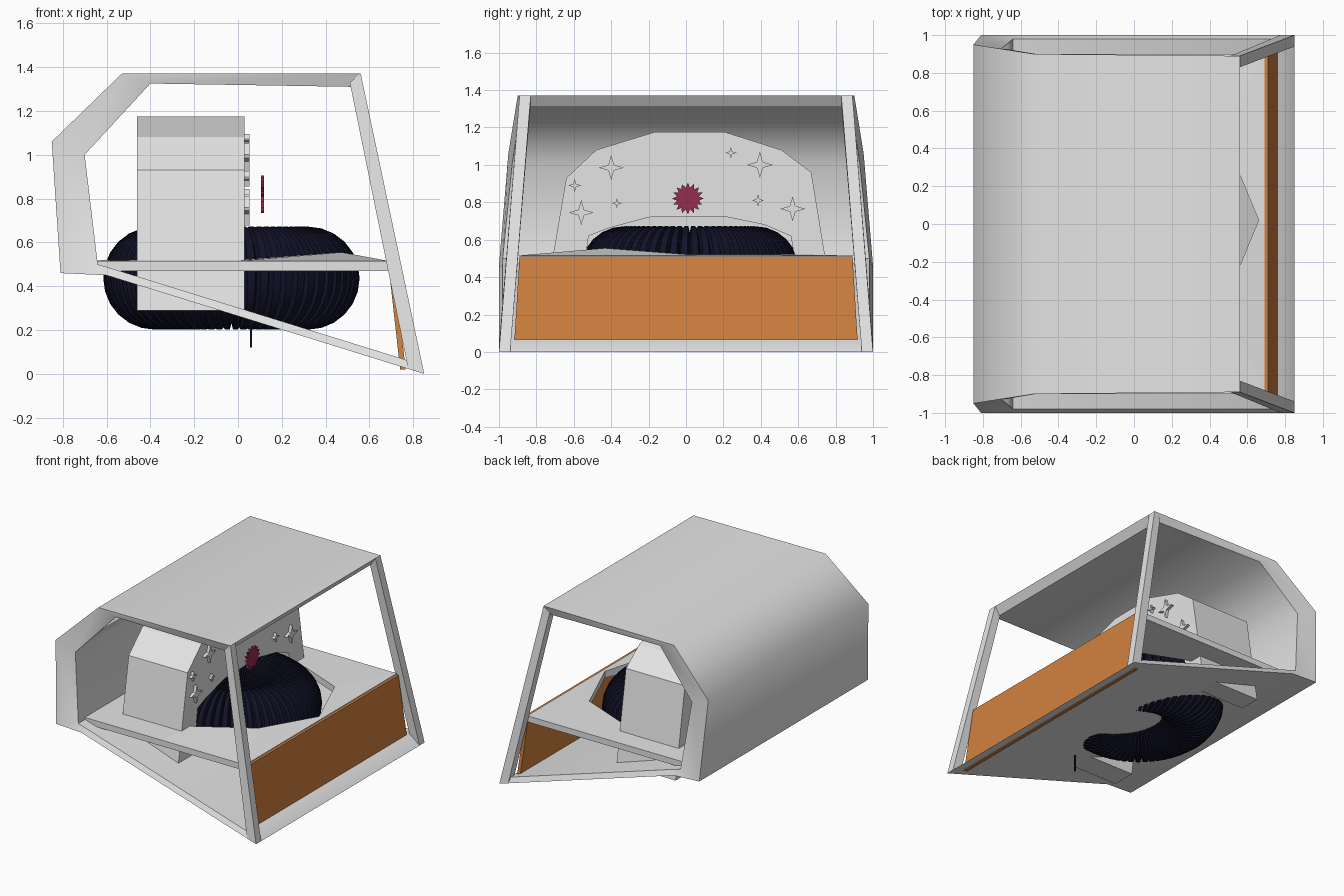
import bpy, bmesh, math
from math import sin, cos, pi

cube = bpy.data.objects.get("Cube")
if cube:
    bpy.data.objects.remove(cube, do_unlink=True)


def material(name, red, green, blue):
    mat = bpy.data.materials.new(name)
    mat.use_nodes = True
    colour = (red, green, blue, 1)
    mat.diffuse_color = colour
    mat.node_tree.nodes["Principled BSDF"].inputs["Base Color"].default_value = colour
    return mat


white = material("off white", .78, .78, .78)
orange = material("orange", .64, .22, .05)
navy = material("navy", .006, .006, .022)
crimson = material("crimson", .3, .025, .08)


def loft(name, sections, mat, ring=False, smooth=None):
    """Join equal cross-sections into a solid; ring closes it on itself."""
    bm = bmesh.new()
    loops = [[bm.verts.new(point) for point in section] for section in sections]
    count = len(loops)
    for i in range(count if ring else count - 1):
        here, there = loops[i], loops[(i + 1) % count]
        for j in range(len(here)):
            k = (j + 1) % len(here)
            bm.faces.new((here[j], here[k], there[k], there[j]))
    if not ring:
        bm.faces.new(loops[0])
        bm.faces.new(loops[-1])
    bmesh.ops.recalc_face_normals(bm, faces=bm.faces)
    mesh = bpy.data.meshes.new(name)
    bm.to_mesh(mesh)
    bm.free()
    mesh.materials.append(mat)
    obj = bpy.data.objects.new(name, mesh)
    bpy.context.collection.objects.link(obj)
    if smooth:
        bpy.ops.object.select_all(action='DESELECT')
        obj.select_set(True)
        bpy.context.view_layer.objects.active = obj
        bpy.ops.object.shade_smooth_by_angle(angle=math.radians(smooth))
    return obj


def star(name, y, z, size, inner, points, x_back, x_front, mat):
    """Thin upright star plate facing +x."""
    def outline(x):
        result = []
        for i in range(points * 2):
            r = size * (inner if i % 2 else 1)
            a = pi * i / points
            result.append((x, y + r * sin(a), z + r * cos(a)))
        return result
    return loft(name, [outline(x_back), outline(x_front)], mat)


# Shell: sloped floor, back wall and roof (outer x, z, half width, inner x, z)
shell_profile = [
    (.85, 0, 1, .78, .06),
    (-.60, .45, 1, -.54, .47),
    (-.81, .46, 1, -.64, .5),
    (-.85, 1.06, .95, -.70, 1.0),
    (-.53, 1.37, .9, -.40, 1.325),
    (.56, 1.37, .89, .52, 1.31),
]
shell = []
for x, z, half, inner_x, inner_z in shell_profile:
    inset = half - .02
    shell.append([(x, -half, z), (x, half, z),
                  (inner_x, inset, inner_z), (inner_x, -inset, inner_z)])
loft("shell", shell, white, smooth=50)

# Pillars on the open side
for side, label in ((-1, "front"), (1, "back")):
    def pillar_section(x, inner_x, z, inner_z, half):
        outside, inside = side * half, side * (half - .06)
        return [(x, outside, z), (x, inside, z),
                (inner_x, inside, inner_z), (inner_x, outside, inner_z)]
    loft(label + "_pillar", [pillar_section(.85, .775, 0, .03, 1),
                             pillar_section(.56, .51, 1.37, 1.33, .89)], white)

# Table with an eight-sided opening, one corner slightly lifted
table = []
for i in range(8):
    a = i * pi / 4
    across, along = round(cos(a)), round(sin(a))
    edge_x = .69 if across > 0 else .65 * across
    edge_y = .9 * along
    hole_x, hole_y = .02 + .64 * cos(a), .02 + .64 * sin(a)
    lip = .555 if i == 7 else .52
    table.append([(edge_x, edge_y, .47), (edge_x, edge_y, .515),
                  (hole_x, hole_y, lip), (hole_x, hole_y, .47)])
loft("table", table, white, ring=True)

# Arched backrest standing through the table
arch_outer = [(-.75, .29), (-.64, .93), (-.48, 1.08), (-.17, 1.175),
              (.21, 1.175), (.51, 1.08), (.67, .96), (.78, .29)]
arch_inner = [(-.57, .29), (-.52, .62), (-.42, .66), (-.2, .72),
              (.2, .725), (.42, .68), (.56, .62), (.62, .29)]
back, front = -.46, .03
arch = []
for (y, z), (inner_y, inner_z) in zip(arch_outer, arch_inner):
    arch.append([(back, y, z), (front, y, z),
                 (front, inner_y, inner_z), (back, inner_y, inner_z)])
loft("backrest", arch, white)

# Ribbed ring cushion
ribs, sides = 60, 24
cushion = []
for rib in range(ribs):
    for offset, radius in ((0, .205), (.2, .235), (.8, .235)):
        a = (rib + offset) * 2 * pi / ribs
        section = []
        for j in range(sides):
            b = j * 2 * pi / sides
            reach = .35 + radius * cos(b)
            section.append((-.03 + reach * cos(a), .02 + reach * sin(a),
                            .437 + radius * sin(b)))
        cushion.append(section)
loft("ring_cushion", cushion, navy, ring=True, smooth=35)

# Leaning panel below the table edge
panel = []
for half, x, z in ((.92, .765, .02), (.89, .71, .51)):
    panel.append([(x, -half, z), (x, half, z),
                  (x - .025, half, z), (x - .025, -half, z)])
loft("side_panel", panel, orange)

# Four-pointed stars on the backrest
stars = [(-.4, .985, .067), (-.595, .89, .035), (-.56, .745, .067),
         (-.37, .795, .027), (.24, 1.065, .03), (.395, 1.0, .07),
         (.385, .81, .033), (.57, .765, .067)]
for number, (y, z, size) in enumerate(stars):
    star("star_" + str(number + 1), y, z, size, .32, 4, front, front + .022, white)

# Floating sunburst
star("sunburst", .01, .82, .085, .7, 16, .104, .118, crimson)

# Small pin under the cushion
pin = []
for z in (.12, .28):
    pin.append([(.055, -.57, z), (.065, -.57, z), (.065, -.56, z), (.055, -.56, z)])
loft("pin", pin, navy)
